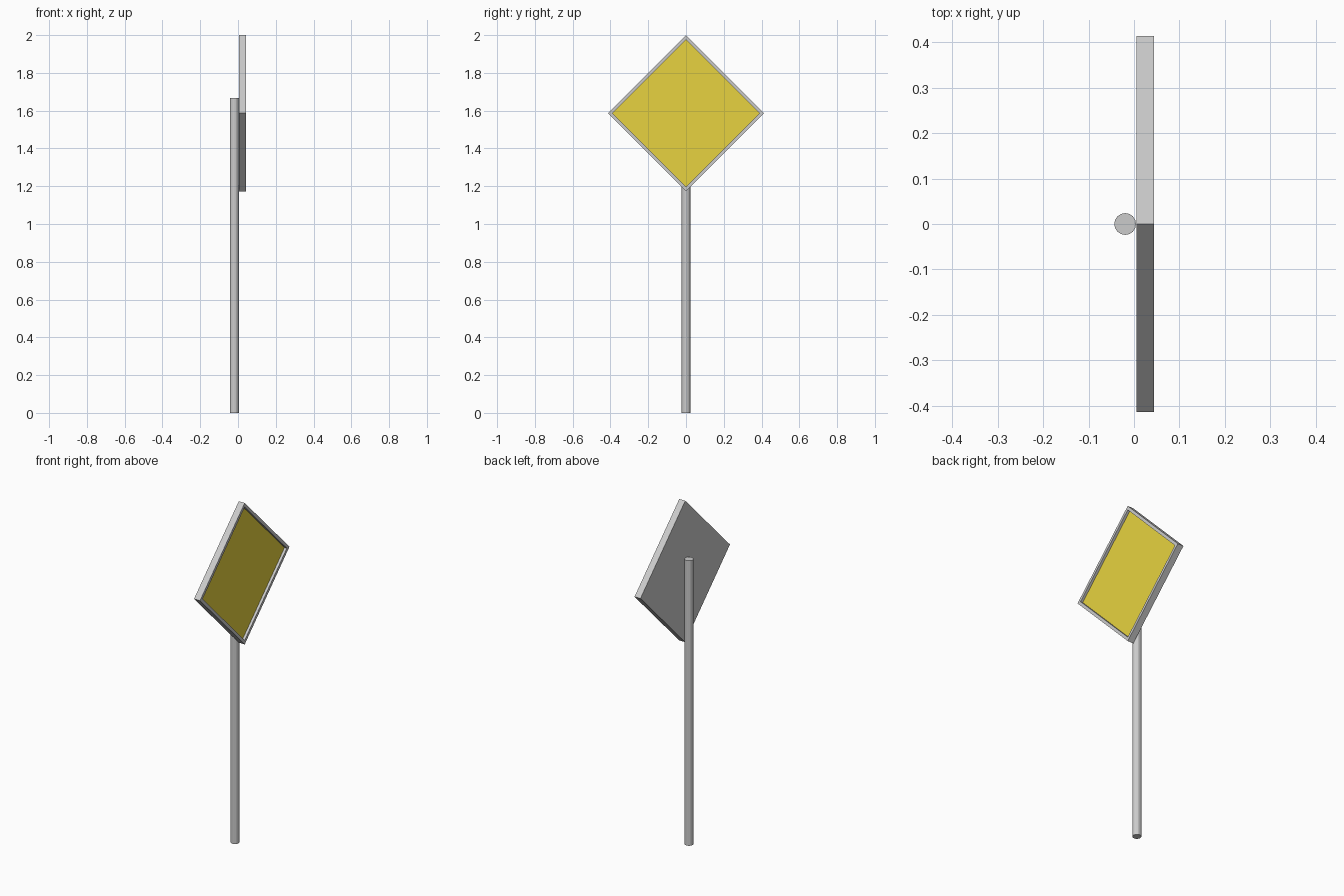
import bpy, bmesh
from math import radians

if "Cube" in bpy.data.objects:
    bpy.data.objects.remove(bpy.data.objects["Cube"])

X0, X1 = 0.005, 0.0435      # back and front of the sign board
HALF, CZ = 0.4135, 1.5865   # half diagonal and centre height
INNER, DEPTH = 0.389, 0.015 # panel half diagonal and recess


def mesh_object(name, bm):
    bmesh.ops.recalc_face_normals(bm, faces=bm.faces)
    me = bpy.data.meshes.new(name)
    bm.to_mesh(me)
    bm.free()
    ob = bpy.data.objects.new(name, me)
    bpy.context.collection.objects.link(ob)
    return ob


def diamond(bm, x, h):
    return [bm.verts.new((x, y * h, CZ + z * h))
            for y, z in ((0, -1), (1, 0), (0, 1), (-1, 0))]


# pole
bpy.ops.mesh.primitive_cylinder_add(vertices=16, radius=0.024, depth=1.667,
                                    location=(-0.0195, 0, 0.8335))
bpy.context.object.name = "pole"

# diamond tray with raised rim
bm = bmesh.new()
rings = [diamond(bm, X0, HALF), diamond(bm, X1, HALF),
         diamond(bm, X1, INNER), diamond(bm, X1 - DEPTH, INNER)]
bm.faces.new(rings[0])
for a, b in zip(rings, rings[1:]):
    for i in range(4):
        j = (i + 1) % 4
        bm.faces.new((a[i], a[j], b[j], b[i]))
panel_face = bm.faces.new(rings[3])
board = mesh_object("sign_board", bm)

# yellow recessed panel, the floor of the tray
grey = bpy.data.materials.new("grey")
grey.diffuse_color = (0.8, 0.8, 0.8, 1)
grey.use_nodes = True
grey.node_tree.nodes["Principled BSDF"].inputs["Base Color"].default_value = grey.diffuse_color
yellow = bpy.data.materials.new("yellow")
yellow.diffuse_color = (0.8, 0.65, 0.05, 1)
yellow.use_nodes = True
yellow.node_tree.nodes["Principled BSDF"].inputs["Base Color"].default_value = yellow.diffuse_color
board.data.materials.append(grey)
board.data.materials.append(yellow)
board.data.polygons[-1].material_index = 1
